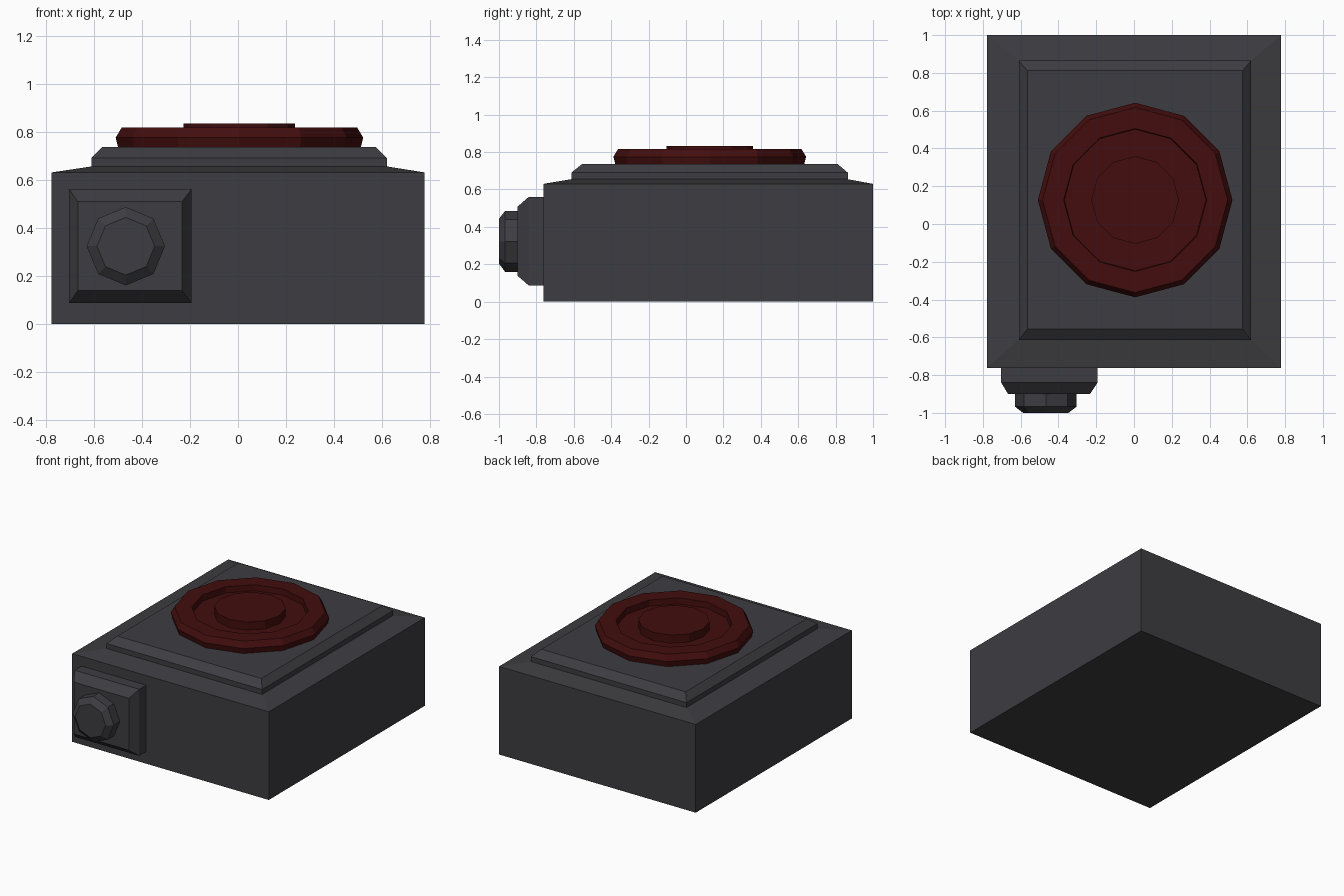
import bpy, bmesh
from math import sin, cos, tau

if "Cube" in bpy.data.objects:
    bpy.data.objects.remove(bpy.data.objects["Cube"])


def material(name, rgb):
    m = bpy.data.materials.new(name)
    m.diffuse_color = (*rgb, 1)
    m.use_nodes = True
    m.node_tree.nodes["Principled BSDF"].inputs["Base Color"].default_value = m.diffuse_color
    return m


GREY = material("charcoal grey", (0.047, 0.046, 0.053))
RED = material("dark red", (0.056, 0.004, 0.004))


def rect(a0, a1, b0, b1):
    return [(a0, b0), (a1, b0), (a1, b1), (a0, b1)]


def ngon(ca, cb, r, n):
    return [(ca + r * cos(tau * i / n), cb + r * sin(tau * i / n)) for i in range(n)]


def loft(name, rings, mat, front=False):
    """Stack (height, outline) rings along z, or along y for front parts, and cap both ends."""
    bm = bmesh.new()
    loops = [[bm.verts.new((a, h, b) if front else (a, b, h)) for a, b in pts]
             for h, pts in rings]
    n = len(loops[0])
    for lo, hi in zip(loops, loops[1:]):
        for i in range(n):
            j = (i + 1) % n
            bm.faces.new((lo[i], lo[j], hi[j], hi[i]))
    bm.faces.new(loops[0])
    bm.faces.new(loops[-1])
    bmesh.ops.recalc_face_normals(bm, faces=bm.faces)
    me = bpy.data.meshes.new(name)
    bm.to_mesh(me)
    bm.free()
    me.materials.append(mat)
    ob = bpy.data.objects.new(name, me)
    bpy.context.collection.objects.link(ob)
    return ob


# housing: box, sloped shoulder and bevelled raised platform
outer = rect(-0.777, 0.777, -0.762, 1.0)
raised = rect(-0.61, 0.62, -0.613, 0.865)
loft("housing", [(0, outer), (0.63, outer), (0.655, raised), (0.69, raised),
                 (0.735, rect(-0.565, 0.575, -0.557, 0.812))], GREY)

# red button: bevelled 12-sided rim, recessed ring and raised centre
profile = [(0.735, 0.505), (0.775, 0.515), (0.817, 0.49), (0.817, 0.378),
           (0.775, 0.375), (0.775, 0.232), (0.833, 0.232)]
loft("button", [(z, ngon(0.006, 0.127, r, 12)) for z, r in profile], RED)

# front socket plate with bevelled edge
plate = rect(-0.703, -0.193, 0.086, 0.561)
loft("front_plate", [(-0.762, plate), (-0.84, plate),
                     (-0.90, rect(-0.667, -0.233, 0.138, 0.509))], GREY, True)

# eight-sided knob on the plate
loft("front_knob", [(y, ngon(-0.467, 0.323, r, 8))
                    for y, r in [(-0.90, 0.163), (-0.967, 0.163), (-1.0, 0.12)]], GREY, True)
